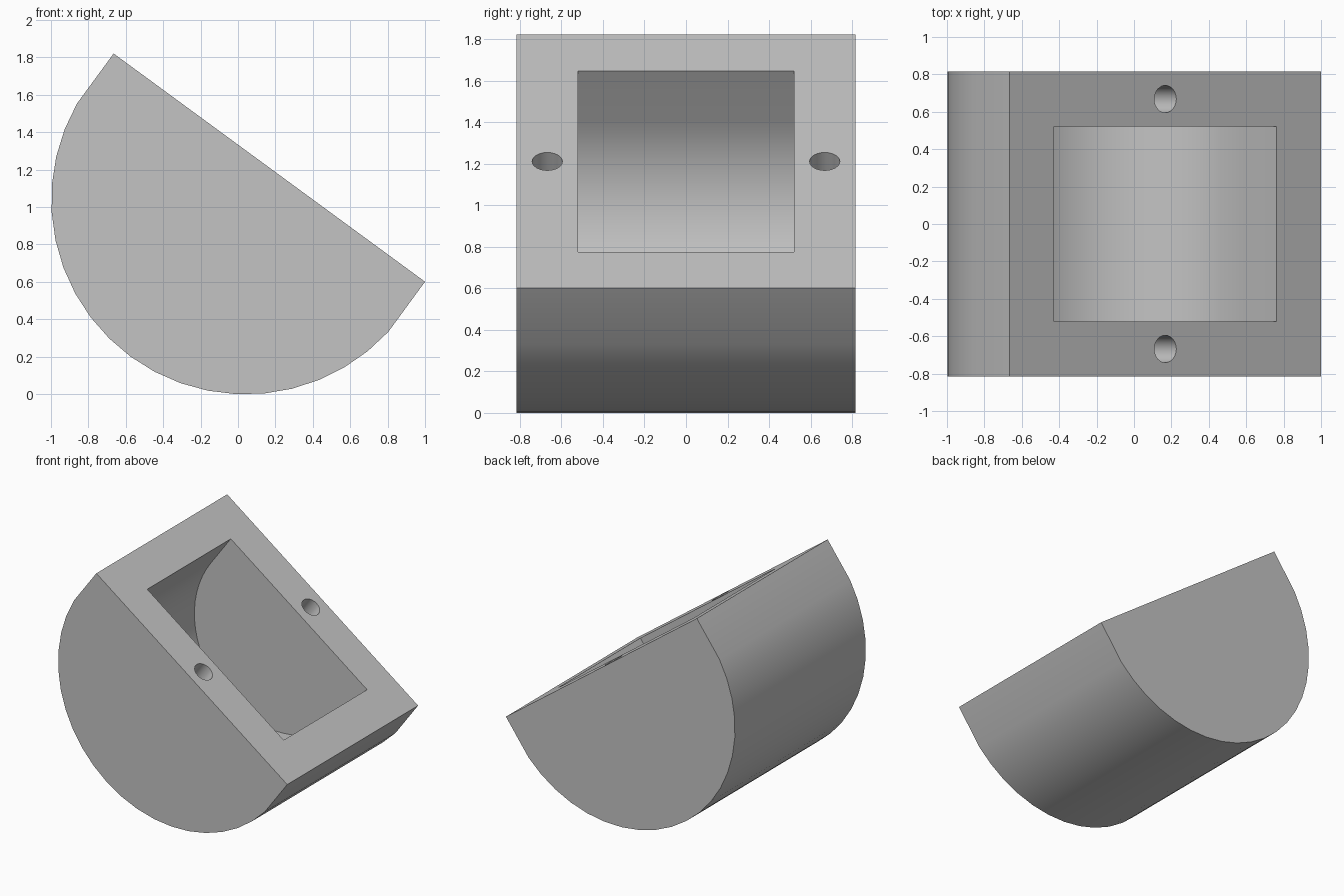
import bpy, bmesh
from math import atan2, sin, cos, pi, hypot
from mathutils import Matrix

cube = bpy.data.objects.get("Cube")
if cube:
    bpy.data.objects.remove(cube)

# Local frame: x runs across the flat top, z = 0 is the flat top, then all is tilted
TILT = atan2(1.22, 1.665)
HALF = 1.032        # half width of the flat top
DEPTH = 0.815       # half length along y
WALL = 0.295
SIDE = 0.333        # height of the straight outer sides

grey = bpy.data.materials.new("plain_grey")
grey.use_nodes = True
grey.diffuse_color = (0.55, 0.55, 0.55, 1)
grey.node_tree.nodes["Principled BSDF"].inputs["Base Color"].default_value = (0.55, 0.55, 0.55, 1)


def make_object(name, bm):
    bmesh.ops.recalc_face_normals(bm, faces=bm.faces)
    mesh = bpy.data.meshes.new(name)
    bm.to_mesh(mesh)
    bm.free()
    mesh.materials.append(grey)
    obj = bpy.data.objects.new(name, mesh)
    bpy.context.collection.objects.link(obj)
    return obj


def trough(name, half, top, shoulder, centre, half_len, steps):
    """Straight sides down to the shoulder, closed by an arc below."""
    radius = hypot(half, shoulder - centre)
    start = atan2(shoulder - centre, half)
    profile = [(half, top)]
    for i in range(steps + 1):
        a = start - (pi + 2 * start) * i / steps
        profile.append((radius * cos(a), centre + radius * sin(a)))
    profile.append((-half, top))
    bm = bmesh.new()
    face = bm.faces.new([bm.verts.new((x, -half_len, z)) for x, z in profile])
    new = bmesh.ops.extrude_face_region(bm, geom=[face])["geom"]
    verts = [v for v in new if isinstance(v, bmesh.types.BMVert)]
    bmesh.ops.translate(bm, verts=verts, vec=(0, 2 * half_len, 0))
    return make_object(name, bm)


def hole(name, y, radius, depth):
    bm = bmesh.new()
    bmesh.ops.create_cone(bm, cap_ends=True, segments=24, radius1=radius, radius2=radius,
                          depth=depth * 2, matrix=Matrix.Translation((0, y, 0)))
    return make_object(name, bm)


# Rounded body, hollow pocket and two blind screw holes
body = trough("rounded_body", HALF, 0, -SIDE, -0.215, DEPTH, 20)
cutters = [trough("pocket_cutter", HALF - WALL, 0.2, -0.296, -0.296, DEPTH - WALL, 32)]
cutters += [hole("screw_hole_cutter", s * 0.668, 0.073, 0.5) for s in (-1, 1)]

bpy.context.view_layer.objects.active = body
body.select_set(True)
for cutter in cutters:
    cutter.hide_render = True
    mod = body.modifiers.new("cut", "BOOLEAN")
    mod.operation = "DIFFERENCE"
    mod.solver = "EXACT"
    mod.object = cutter
    bpy.ops.object.modifier_apply(modifier=mod.name)
    bpy.data.objects.remove(cutter)

# Tilt the body so it rests on its curved underside
body.data.transform(Matrix.Translation((0.1675, 0, 1.21)) @ Matrix.Rotation(TILT, 4, "Y"))
lowest = min(v.co.z for v in body.data.vertices)
body.data.transform(Matrix.Translation((0, 0, -lowest)))
bpy.ops.object.shade_smooth_by_angle(angle=0.5)
